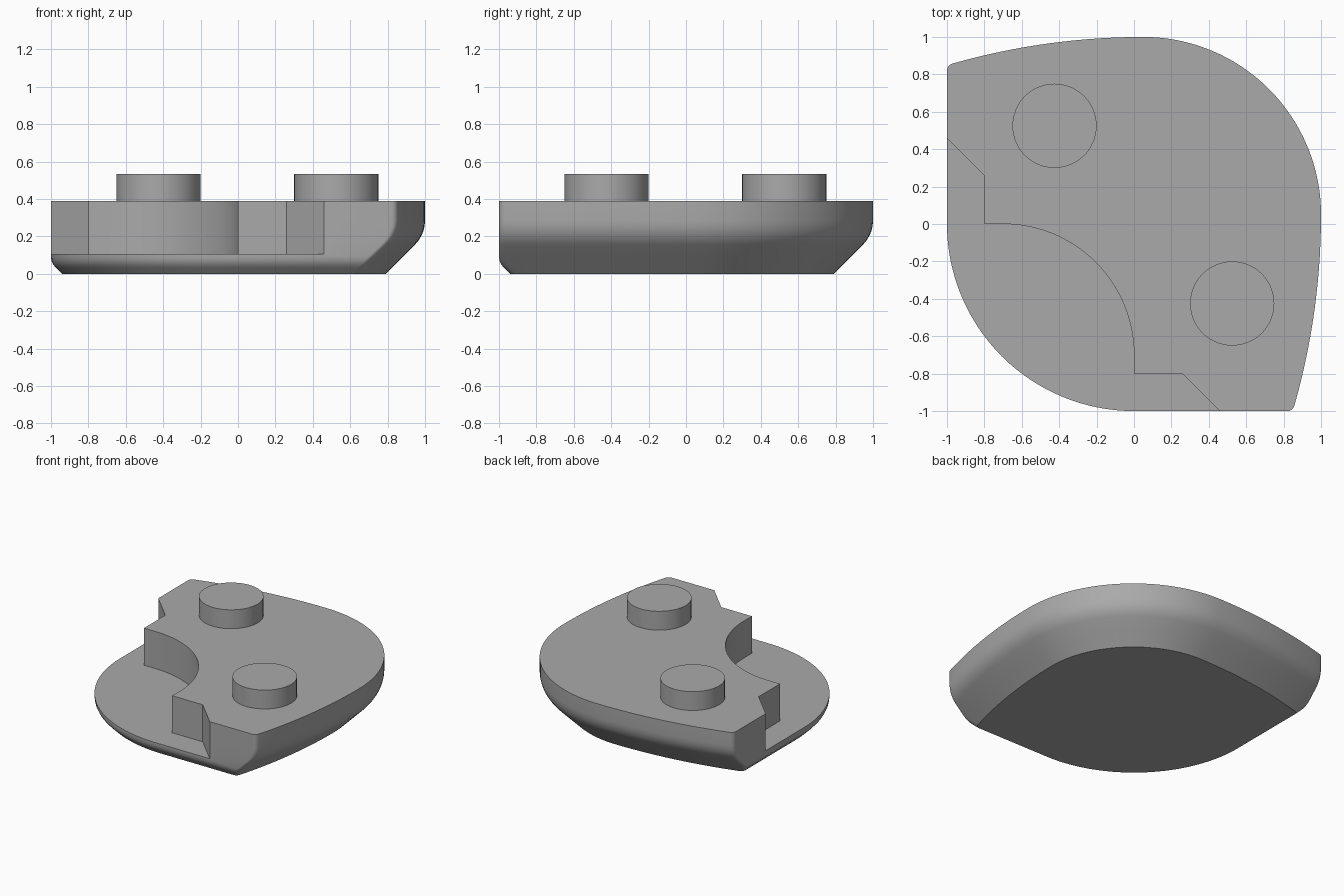
import bpy
import bmesh
from math import sin, cos, sqrt, atan2, radians, pi
from mathutils import Vector

cube = bpy.data.objects.get("Cube")
if cube:
    bpy.data.objects.remove(cube)

GREY = (0.4, 0.4, 0.4, 1)
grey = bpy.data.materials.new("plain grey")
grey.use_nodes = True
grey.diffuse_color = GREY
grey.node_tree.nodes["Principled BSDF"].inputs["Base Color"].default_value = GREY

TOP, LEDGE = 0.39, 0.105


def make_object(name, bm):
    bmesh.ops.recalc_face_normals(bm, faces=bm.faces[:])
    mesh = bpy.data.meshes.new(name)
    bm.to_mesh(mesh)
    bm.free()
    mesh.materials.append(grey)
    obj = bpy.data.objects.new(name, mesh)
    bpy.context.collection.objects.link(obj)
    return obj


def loft(name, rings):
    """Skin a stack of matching closed rings and cap both ends."""
    bm = bmesh.new()
    rows = [[bm.verts.new(p) for p in ring] for ring in rings]
    n = len(rows[0])
    for low, high in zip(rows, rows[1:]):
        for i in range(n):
            j = (i + 1) % n
            bm.faces.new((low[i], low[j], high[j], high[i]))
    bm.faces.new(rows[0][::-1])
    bm.faces.new(rows[-1])
    return make_object(name, bm)


def smooth(obj):
    bpy.ops.object.select_all(action="DESELECT")
    obj.select_set(True)
    bpy.context.view_layer.objects.active = obj
    bpy.ops.object.shade_smooth_by_angle(angle=radians(30))


def arc(cx, cy, r, start, end, steps):
    return [Vector((cx + r * cos(start + (end - start) * i / steps),
                    cy + r * sin(start + (end - start) * i / steps)))
            for i in range(steps + 1)]


def mirrored(half):
    """Complete an outline that is symmetric about the diagonal x = y."""
    return half + [p.yx for p in half[-2:0:-1]]


def inset(z, c, t):
    """Inset of a 45 degree chamfer of height c, blended into the wall."""
    if z >= c + t:
        return 0
    if z <= c - t / sqrt(2):
        return c - z
    r = t / (sqrt(2) - 1)
    return r - sqrt(r * r - (c + t - z) ** 2)


def outline(z):
    back, front = inset(z, 0.21, 0.075), inset(z, 0.06, 0.03)
    # Round back, then a shallow curve running to the side corner
    cx, big, cy = 0.05, 3.73 - back, 1 - 3.73
    x = -1 + front
    corner = Vector((x, cy + sqrt(big ** 2 - (x - cx) ** 2)))
    end = atan2(corner.y - cy, x + 0.035 - cx)
    half = arc(cx, cx, 0.95 - back, pi / 4, pi / 2, 16)
    half += arc(cx, cy, big, pi / 2, end, 14)[1:]
    # Small corner round
    a, b = half[-1], corner - Vector((0, 0.03))
    for i in range(1, 8):
        s = i / 7
        half.append(a * (1 - s) ** 2 + corner * 2 * s * (1 - s) + b * s * s)
    # Straight side, then the round front
    half += arc(0, 0, 1 - front, pi, pi * 1.25, 16)
    return [(p.x, p.y, z) for p in mirrored(half)]


# Plate body with chamfered underside
levels = [0, 0.018, 0.034, 0.05, 0.07, 0.09, 0.157,
          0.175, 0.2, 0.225, 0.255, 0.285, TOP]
plate = loft("plate_body", [outline(z) for z in levels])

# Recess above the front ledge
half = [Vector((-1.2, -1.2)), Vector((-1.2, 0.66)),
        Vector((-0.8, 0.26)), Vector((-0.8, 0))]
half += arc(-0.7, -0.7, 0.7, pi / 2, pi / 4, 14)
ring = mirrored(half)
cutter = loft("recess_cutter", [[(p.x, p.y, z) for p in ring] for z in (LEDGE, 0.6)])
cutter.hide_render = True

cut = plate.modifiers.new("recess", "BOOLEAN")
cut.operation = "DIFFERENCE"
cut.solver = "EXACT"
cut.object = cutter
bpy.context.view_layer.objects.active = plate
bpy.ops.object.modifier_apply(modifier=cut.name)
bpy.data.objects.remove(cutter)
smooth(plate)

# Two round studs
for name, x, y in (("left_stud", 0.525, -0.425), ("right_stud", -0.425, 0.525)):
    stud = loft(name, [[(p.x, p.y, z) for p in arc(x, y, 0.225, 0, 2 * pi, 48)[:-1]]
                       for z in (TOP - 0.01, 0.535)])
    smooth(stud)
